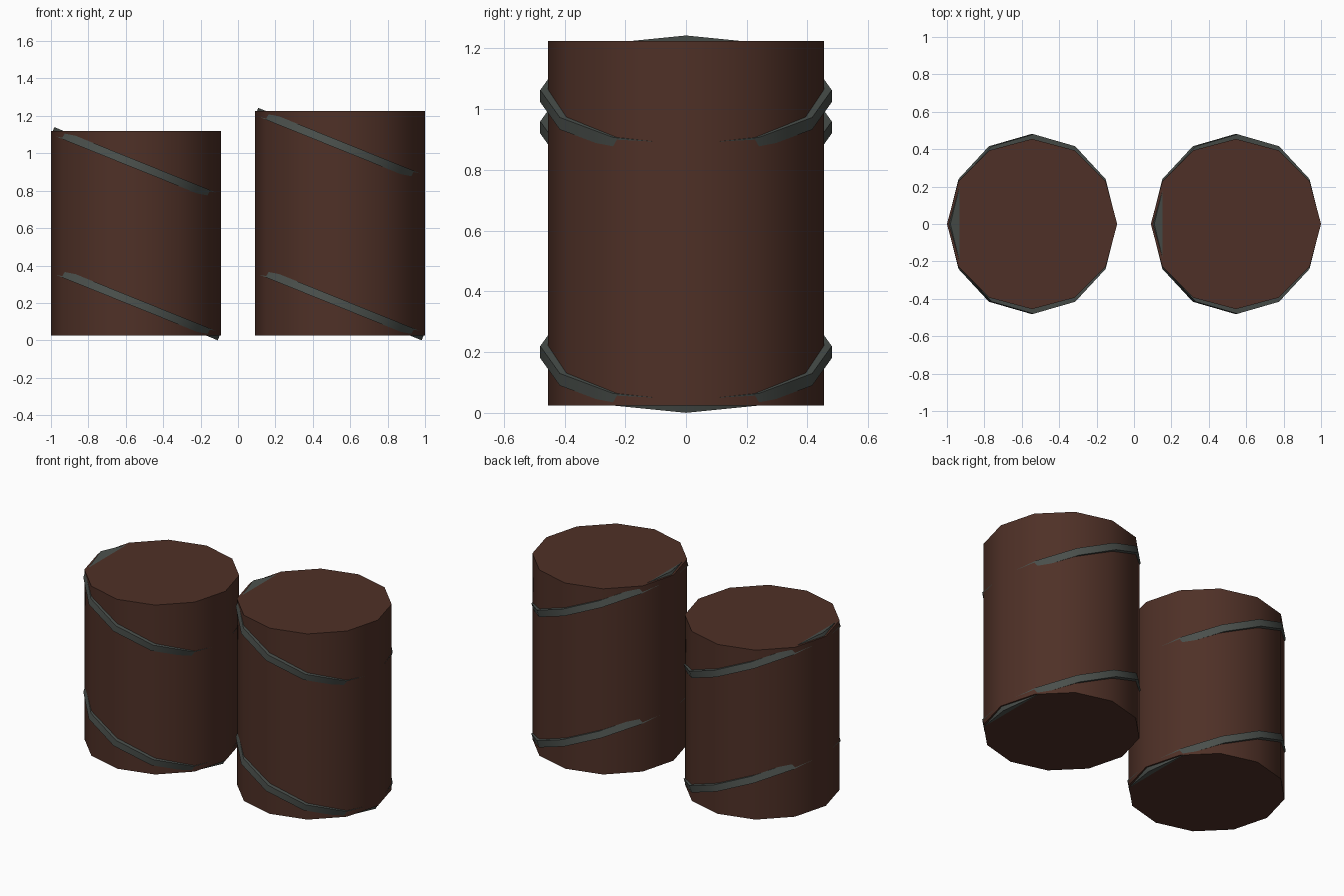
import bpy, math

if "Cube" in bpy.data.objects:
    bpy.data.objects.remove(bpy.data.objects["Cube"])


def material(name, rgb):
    m = bpy.data.materials.new(name)
    m.diffuse_color = (*rgb, 1)
    m.use_nodes = True
    m.node_tree.nodes["Principled BSDF"].inputs["Base Color"].default_value = m.diffuse_color
    return m


WOOD = material("dark brown wood", (0.078, 0.030, 0.020))
IRON = material("grey iron", (0.072, 0.083, 0.075))

SIDES = 12
TILT = math.radians(22)


def drum(name, radius, depth, loc, mat, tilt=0.0):
    # first corner of a Blender cylinder lies on +y; with 12 sides one also lies on +x
    bpy.ops.mesh.primitive_cylinder_add(vertices=SIDES, radius=radius, depth=depth,
                                        location=loc, rotation=(0, tilt, 0))
    ob = bpy.context.object
    ob.name = name
    ob.data.materials.append(mat)
    bpy.ops.object.shade_smooth_by_angle(angle=math.radians(40))
    return ob


# two barrels: side, centre x, top height, upper hoop height
BASE = 0.025
for side, x, top, upper in (("left", -0.545, 1.12, 0.94), ("right", 0.545, 1.225, 1.043)):
    drum(side + "_barrel", 0.455, top - BASE, (x, 0, (top + BASE) / 2), WOOD)
    # slanted hoops, sunk through the barrel
    for label, z in (("lower", 0.2), ("upper", upper)):
        drum(f"{side}_{label}_hoop", 0.48, 0.043, (x, 0, z), IRON, TILT)
